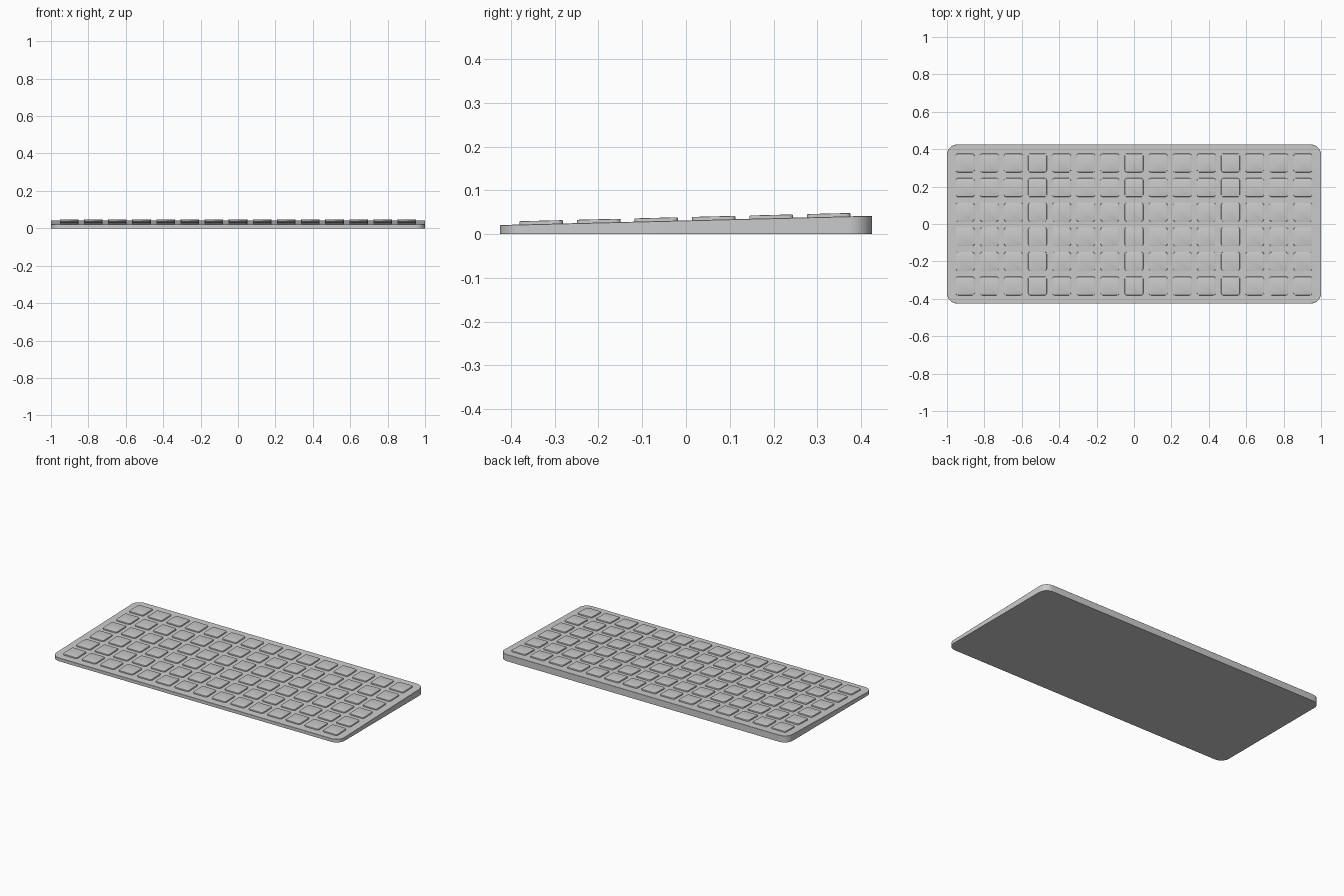
import bpy, bmesh, math

if "Cube" in bpy.data.objects:
    bpy.data.objects.remove(bpy.data.objects["Cube"])

SLOPE = 0.0212 / 0.85          # rise of the case top from front to back


def case_top(y):
    return 0.0312 + SLOPE * y


def rounded_stack(name, layers, radius, segs):
    """Closed solid from stacked rounded rectangles.
    layers: (width, depth, inset, height function of y)."""
    bm = bmesh.new()
    rings = []
    for w, d, inset, height in layers:
        ring = []
        r = radius - inset
        for i, (sx, sy) in enumerate([(1, 1), (-1, 1), (-1, -1), (1, -1)]):
            cx, cy = sx * (w / 2 - radius), sy * (d / 2 - radius)
            for k in range(segs + 1):
                a = math.pi / 2 * (i + k / segs)
                x, y = cx + r * math.cos(a), cy + r * math.sin(a)
                ring.append(bm.verts.new((x, y, height(y))))
        rings.append(ring)
    n = len(rings[0])
    for low, high in zip(rings, rings[1:]):
        for j in range(n):
            k = (j + 1) % n
            bm.faces.new((low[j], low[k], high[k], high[j]))
    bm.faces.new(rings[0][::-1])
    bm.faces.new(rings[-1])
    mesh = bpy.data.meshes.new(name)
    bm.to_mesh(mesh)
    bm.free()
    for p in mesh.polygons:
        p.use_smooth = True
    mesh.set_sharp_from_angle(angle=math.radians(30))
    return mesh


def place(name, mesh, loc=(0, 0, 0), tilt=0.0):
    ob = bpy.data.objects.new(name, mesh)
    ob.location = loc
    ob.rotation_euler.x = tilt
    bpy.context.collection.objects.link(ob)
    return ob


# Wedge-shaped case with rounded corners
case = rounded_stack("case", [
    (2.0, 0.85, 0.0, lambda y: 0.0),
    (2.0, 0.85, 0.0, lambda y: case_top(y) - 0.001),
    (2.0, 0.85, 0.001, case_top),
], 0.055, 10)
place("case", case)

# Keycap with a softened top edge, shared by every key
key = rounded_stack("keycap", [
    (0.100, 0.100, 0.0, lambda y: -0.004),
    (0.100, 0.100, 0.0, lambda y: 0.0055),
    (0.100, 0.100, 0.001, lambda y: 0.007),
    (0.100, 0.100, 0.003, lambda y: 0.0076),
], 0.012, 4)

# Grid of keys following the slope of the case
COLS, ROWS = 15, 6
for row in range(ROWS):
    y = -0.331 + 0.1315 * row
    for col in range(COLS):
        x = (col - (COLS - 1) / 2) * 0.129
        place(f"key_{row + 1}_{col + 1}", key, (x, y, case_top(y)), math.atan(SLOPE))
